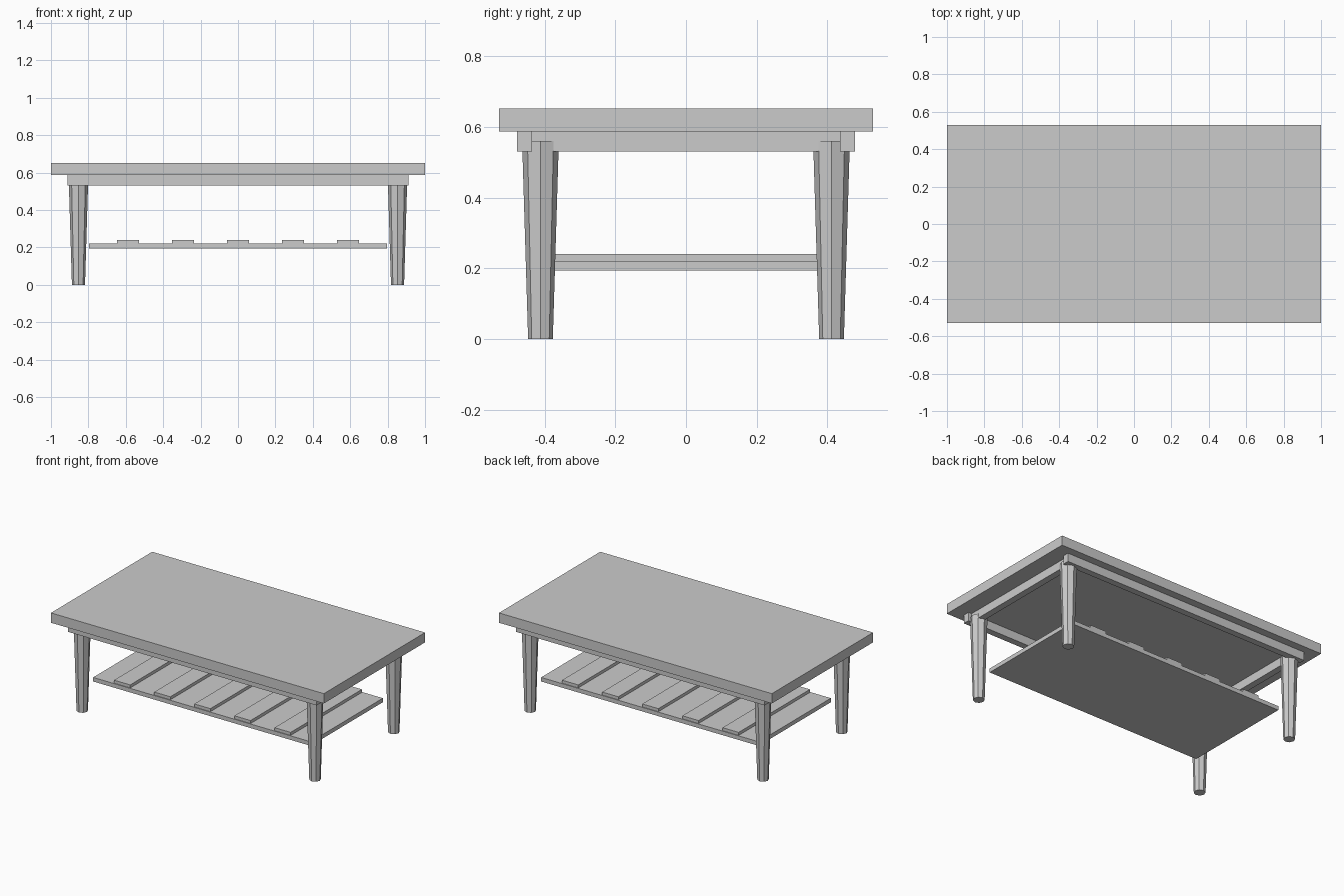
import bpy
import math

if "Cube" in bpy.data.objects:
    bpy.data.objects.remove(bpy.data.objects["Cube"])


def box(name, x0, x1, y0, y1, z0, z1):
    bpy.ops.mesh.primitive_cube_add(
        size=1, location=((x0 + x1) / 2, (y0 + y1) / 2, (z0 + z1) / 2))
    ob = bpy.context.object
    ob.name = name
    ob.scale = (x1 - x0, y1 - y0, z1 - z0)
    bpy.ops.object.transform_apply(location=False, rotation=False, scale=True)
    return ob


# Table top
box("table_top", -1, 1, -0.53, 0.53, 0.587, 0.652)

# Apron: long rails front and back, short rails between them
box("front_rail", -0.912, 0.912, -0.479, -0.436, 0.531, 0.587)
box("back_rail", -0.912, 0.912, 0.436, 0.479, 0.531, 0.587)
box("right_rail", 0.844, 0.888, -0.436, 0.436, 0.531, 0.587)
box("left_rail", -0.888, -0.844, -0.436, 0.436, 0.531, 0.587)

# Tapered eight-sided legs
for sx, side in ((-1, "left"), (1, "right")):
    for sy, end in ((-1, "front"), (1, "back")):
        bpy.ops.mesh.primitive_cone_add(
            vertices=8, radius1=0.035, radius2=0.052, depth=0.56,
            location=(sx * 0.853, sy * 0.412, 0.28))
        bpy.context.object.name = f"{end}_{side}_leg"

# Lower shelf with raised slats
box("shelf", -0.797, 0.797, -0.378, 0.378, 0.194, 0.221)
for i in range(5):
    cx = (i - 2) * 0.294
    box(f"shelf_slat_{i + 1}", cx - 0.059, cx + 0.059, -0.373, 0.373, 0.221, 0.241)
